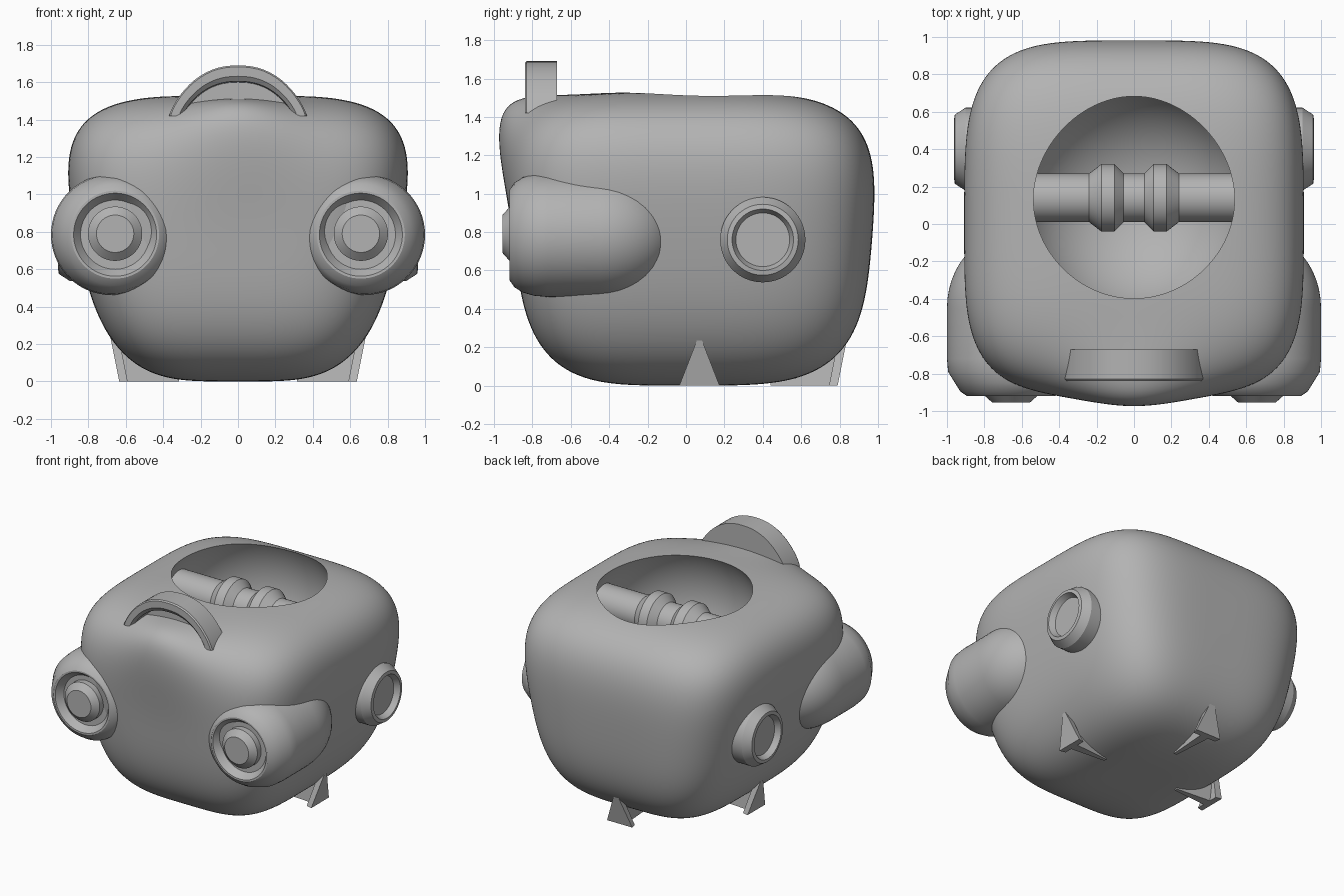
import bpy, bmesh, math
from mathutils import Vector, Matrix

cube = bpy.data.objects.get("Cube")
if cube:
    bpy.data.objects.remove(cube, do_unlink=True)

GREY = (0.45, 0.45, 0.45, 1.0)
grey = bpy.data.materials.new("plain grey")
grey.use_nodes = True
grey.diffuse_color = GREY
grey.node_tree.nodes["Principled BSDF"].inputs["Base Color"].default_value = GREY


def finish(name, bm, angle=30):
    """Turn a bmesh into a shaded object."""
    bmesh.ops.remove_doubles(bm, verts=bm.verts, dist=1e-5)
    bmesh.ops.recalc_face_normals(bm, faces=bm.faces)
    mesh = bpy.data.meshes.new(name)
    bm.to_mesh(mesh)
    bm.free()
    mesh.materials.append(grey)
    obj = bpy.data.objects.new(name, mesh)
    bpy.context.collection.objects.link(obj)
    shade(obj, angle)
    return obj


def shade(obj, angle):
    bpy.ops.object.select_all(action='DESELECT')
    obj.select_set(True)
    bpy.context.view_layer.objects.active = obj
    bpy.ops.object.shade_smooth_by_angle(angle=math.radians(angle))


def lathe(name, profile, axis, centre, segments=64):
    """Revolve (radius, distance along axis) points; axis is 'X' or 'Y'."""
    bm = bmesh.new()
    rings = []
    for r, d in profile:
        ring = []
        for i in range(segments):
            a = 2 * math.pi * i / segments
            u, v = r * math.cos(a), r * math.sin(a)
            p = Vector((d, u, v)) if axis == 'X' else Vector((u, d, v))
            ring.append(bm.verts.new(p + Vector(centre)))
        rings.append(ring)
    for a, b in zip(rings, rings[1:]):
        for i in range(segments):
            j = (i + 1) % segments
            bm.faces.new((a[i], a[j], b[j], b[i]))
    # Collapse the points on the axis into clean fans
    bmesh.ops.remove_doubles(bm, verts=bm.verts, dist=1e-5)
    return finish(name, bm)


def loft(bm, lower, upper):
    """Closed solid between two outlines with the same number of points."""
    a = [bm.verts.new(p) for p in lower]
    b = [bm.verts.new(p) for p in upper]
    n = len(a)
    for i in range(n):
        bm.faces.new((a[i], a[(i + 1) % n], b[(i + 1) % n], b[i]))
    bm.faces.new(a)
    bm.faces.new(b)


# Body: rounded box, narrower at the bottom, with a swelling at the front top
HALF_H = 0.765
bm = bmesh.new()
bmesh.ops.create_cube(bm, size=2)
bmesh.ops.subdivide_edges(bm, edges=bm.edges, cuts=47, use_grid_fill=True)
for v in bm.verts:
    p = v.co / sum(abs(c) ** 4 for c in v.co) ** 0.25
    u = (p.z + 1) / 2
    width = 0.65 + 0.55 * u - 0.25 * u * u
    if p.y < 0:
        depth = 0.78 + 0.32 * u - 0.17 * u * u
    else:
        depth = 0.86 + 0.32 * u - 0.2 * u * u
    q = Vector((p.x * width, p.y * depth, (p.z + 1) * HALF_H))
    w = math.exp(-(q.x / 0.36) ** 2
                 - ((q.y + 0.9) / 0.26) ** 2 - ((q.z - 1.27) / 0.3) ** 2)
    v.co = q + w * Vector((0, -0.075, 0.14))
body = finish("body", bm, 40)

# Round open cavity in the top of the body
bm = bmesh.new()
bmesh.ops.create_uvsphere(bm, u_segments=96, v_segments=48, radius=0.62,
                          matrix=Matrix.Translation((0, 0.13, 1.2)))
cutter = finish("cavity_cutter", bm)
cutter.hide_render = True
cut = body.modifiers.new("cavity", 'BOOLEAN')
cut.operation = 'DIFFERENCE'
cut.solver = 'EXACT'
cut.object = cutter
bpy.context.view_layer.objects.active = body
bpy.ops.object.modifier_apply(modifier=cut.name)
bpy.data.objects.remove(cutter, do_unlink=True)
shade(body, 40)

# Crossbar with two collars inside the cavity
half = [(0.13, 0.055), (0.18, 0.105), (0.18, 0.175), (0.13, 0.24),
        (0.13, 0.64), (0, 0.64)]
bar = [(r, -d) for r, d in reversed(half)] + half
lathe("crossbar", bar, 'X', (0, 0.14, 1.27))

# Eye pods with rounded tails, and a stepped lens in each
pod = [(0, -0.87), (0.185, -0.87), (0.222, -0.92), (0.235, -0.92),
       (0.272, -0.895), (0.3, -0.85), (0.317, -0.79), (0.323, -0.72), (0.323, -0.6)]
for i in range(13):
    t = i / 12 * math.pi / 2
    pod.append((0.323 * math.cos(t), -0.45 + 0.39 * math.sin(t)))
lens = [(0, -0.955), (0.1, -0.955), (0.145, -0.915), (0.145, -0.86), (0, -0.86)]
# Side ports: bevelled rings with a sunken disc
port = [(0, 0.74), (0.222, 0.74), (0.222, 0.9), (0.185, 0.958), (0.16, 0.962),
        (0.14, 0.92), (0, 0.92)]
for side, s in (("left", 1), ("right", -1)):
    shell = lathe(side + "_eye_pod", pod, 'Y', (s * 0.677, 0, 0.785))
    # The front opening sits slightly nearer the middle than the shell
    for v in shell.data.vertices:
        if v.co.y < -0.85:
            v.co.x -= s * 0.02
    lathe(side + "_eye_lens", lens, 'Y', (s * 0.657, 0, 0.79))
    lathe(side + "_side_port", [(r, s * d) for r, d in port], 'X', (0, 0.4, 0.76))


# Arched brow above the front, open to the front with a closed back
def arch(half_width, top, y, steps=32):
    points = []
    for i in range(steps + 1):
        t = -1 + 2 * i / steps
        e = math.sin(t * math.pi / 2)
        points.append((half_width * e, y, 1.42 + (top - 1.42) * (1 - abs(e) ** 2.3) ** 0.8))
    return points


bm = bmesh.new()
sections = [arch(0.368, 1.69, -0.672), arch(0.368, 1.69, -0.83),
            arch(0.36, 1.682, -0.84), arch(0.315, 1.632, -0.84),
            arch(0.295, 1.605, -0.82), arch(0.29, 1.6, -0.73)]
rows = [[bm.verts.new(p) for p in s] for s in sections]
for a, b in zip(rows, rows[1:]):
    for i in range(len(a) - 1):
        bm.faces.new((a[i], a[i + 1], b[i + 1], b[i]))
bm.faces.new(rows[0])
bm.faces.new(rows[-1])
finish("brow_arch", bm)


# Three feet: leaning triangular plate with a tapering rib pointing inwards
def foot(name, angle, origin, reach):
    bm = bmesh.new()
    outer = [(0, -0.105, 0), (0, 0.105, 0), (0.048, 0.012, 0.24), (0.048, -0.012, 0.24)]
    inner = [(x - 0.045, y * 0.9, z) for x, y, z in outer]
    loft(bm, outer, inner)
    rib_out = [(-0.03, -0.035, 0), (-0.03, 0.035, 0), (0, 0.012, 0.2), (0, -0.012, 0.2)]
    rib_in = [(-reach, -0.012, 0), (-reach, 0.012, 0),
              (-reach, 0.008, 0.02), (-reach, -0.008, 0.02)]
    loft(bm, rib_out, rib_in)
    bm.transform(Matrix.Translation(origin) @ Matrix.Rotation(angle, 4, 'Z'))
    finish(name, bm, 20)


foot("left_foot", 0, (0.635, 0.07, 0), 0.32)
foot("right_foot", math.pi, (-0.635, 0.07, 0), 0.32)
foot("back_foot", math.pi / 2, (0, 0.79, 0), 0.35)
